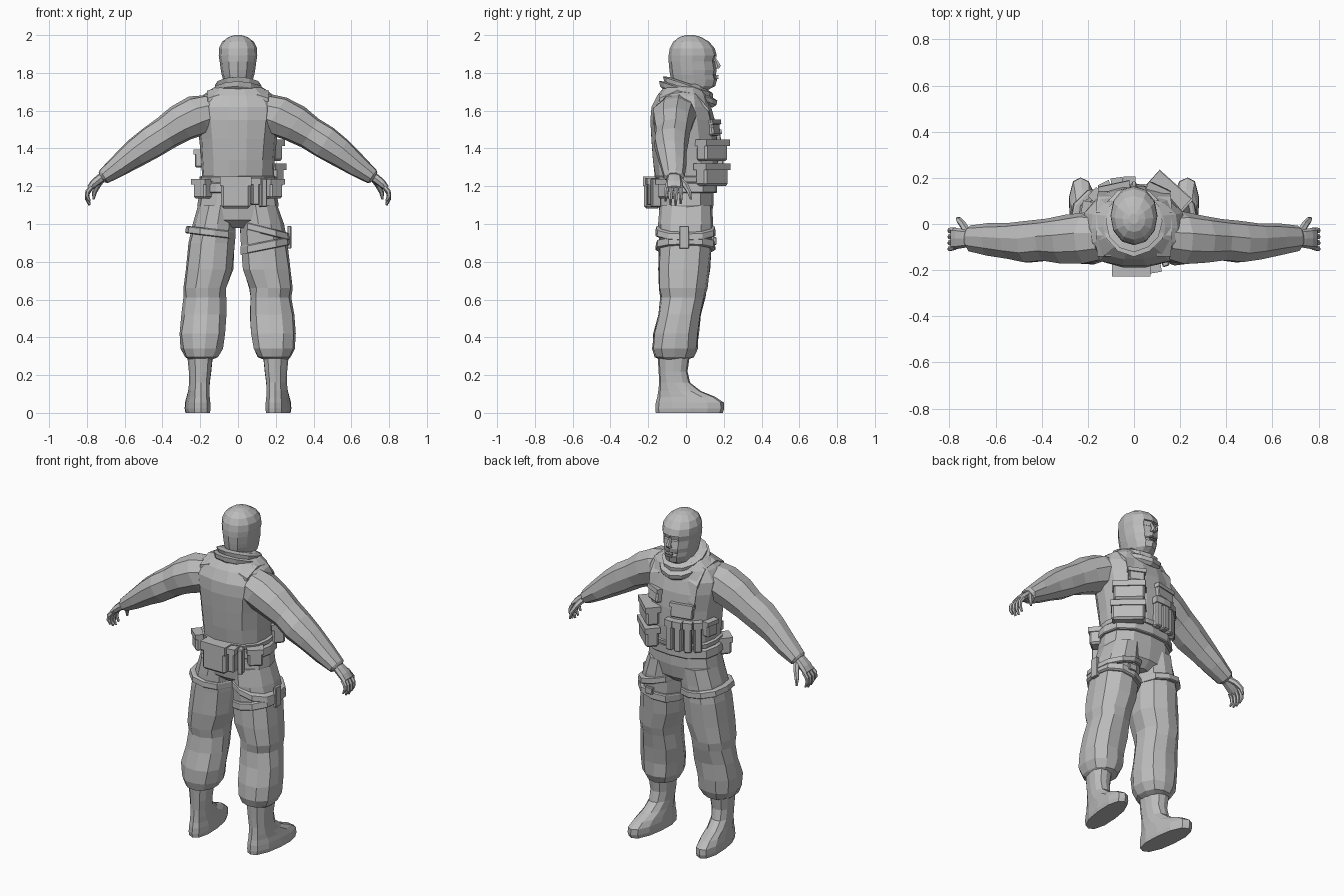
import bpy, bmesh, math, random
from mathutils import Vector, Matrix

random.seed(4)
grey = bpy.data.materials.new("plain grey")
grey.diffuse_color = (0.5, 0.5, 0.5, 1)


def finish(name, bm):
    bmesh.ops.recalc_face_normals(bm, faces=bm.faces)
    me = bpy.data.meshes.new(name)
    bm.to_mesh(me)
    bm.free()
    me.materials.append(grey)
    ob = bpy.data.objects.new(name, me)
    bpy.context.collection.objects.link(ob)
    return ob


def oval(c, u, v, n=12, p=2.0, jit=0.0):
    """Superellipse ring around c with half axes u and v."""
    out = []
    for k in range(n):
        a = 2 * math.pi * k / n
        ca, sa = math.cos(a), math.sin(a)
        s = (abs(ca) ** p + abs(sa) ** p) ** (-1 / p) * (1 + random.uniform(-jit, jit))
        out.append(Vector(c) + Vector(u) * ca * s + Vector(v) * sa * s)
    return out


def skin(rings):
    bm = bmesh.new()
    vs = [[bm.verts.new(p) for p in r] for r in rings]
    n = len(vs[0])
    for a, b in zip(vs, vs[1:]):
        for k in range(n):
            bm.faces.new((a[k], a[(k + 1) % n], b[(k + 1) % n], b[k]))
    bm.faces.new(vs[0])
    bm.faces.new(vs[-1])
    return bm


def stack(rows, n=12, p=2.3, jit=0.0, side=1, slope=0.0, toe=0.0):
    """Level rings from rows of z, x0, x1, y0, y1; slope tips them sideways."""
    rings = []
    for z, x0, x1, y0, y1 in rows:
        cx, rx = (x0 + x1) / 2, (x1 - x0) / 2
        r = oval((cx, (y0 + y1) / 2, z), (rx, 0, slope * rx), (0, (y1 - y0) / 2, 0), n, p, jit)
        rings.append([Vector((side * (q.x + toe * (q.y + 0.05)), q.y, q.z)) for q in r])
    return skin(rings)


def tube(points, radii, n=6, side=1):
    """Tapered tube along points."""
    pts = [Vector((side * x, y, z)) for x, y, z in points]
    rings = []
    for i, c in enumerate(pts):
        d = (pts[min(i + 1, len(pts) - 1)] - pts[max(i - 1, 0)]).normalized()
        u = d.cross(Vector((0, 1, 0))).normalized()
        rings.append(oval(c, u * radii[i], d.cross(u) * radii[i], n))
    return skin(rings)


def pouch(name, loc, size, turn=0, lid=0.0, tip=0):
    """Bevelled pouch; lid adds an overlapping flap at the top."""
    bm = bmesh.new()
    rot = Matrix.Translation(loc) @ Matrix.Rotation(math.radians(turn), 4, 'Z') @ Matrix.Rotation(math.radians(tip), 4, 'X')
    bmesh.ops.create_cube(bm, size=1, matrix=Matrix.Diagonal((*size, 1)))
    bmesh.ops.bevel(bm, geom=bm.edges[:], offset=min(size) * 0.15, segments=1, affect='EDGES')
    if lid:
        flap = (size[0] + 0.01, size[1] + 0.012, lid)
        bmesh.ops.create_cube(bm, size=1, matrix=Matrix.Translation((0, 0, size[2] / 2 - lid / 2 + 0.004)) @ Matrix.Diagonal((*flap, 1)))
    bm.transform(rot)
    return finish(name, bm)


# Jacket body with broad shoulders
finish("jacket", stack([
    (1.19, -.195, .195, -.15, .155), (1.25, -.19, .19, -.165, .165), (1.34, -.195, .195, -.175, .17),
    (1.45, -.205, .205, -.185, .165), (1.55, -.22, .22, -.192, .155), (1.62, -.225, .225, -.185, .135),
    (1.68, -.19, .19, -.155, .115), (1.72, -.135, .135, -.12, .095), (1.74, -.09, .09, -.08, .08)],
    n=14, p=2.5, jit=0.015))

# Trousers seat and belt
finish("hips", stack([(.98, -.05, .05, -.09, .09), (1.02, -.19, .19, -.135, .13), (1.1, -.215, .215, -.145, .145),
                      (1.2, -.2, .2, -.14, .145)], p=2.6))
finish("belt", stack([(1.165, -.215, .215, -.155, .16), (1.17, -.22, .22, -.16, .165),
                      (1.215, -.215, .215, -.16, .165), (1.22, -.205, .205, -.15, .155)], p=2.6))
finish("vest_hem", stack([(1.225, -.202, .202, -.165, .17), (1.25, -.205, .205, -.172, .175),
                          (1.255, -.19, .19, -.16, .16)], n=14, p=2.5))

# Folded collar, high at the back and low in front
for name, grow, drop in (("collar", 0, 0), ("collar_fold", .018, -.03)):
    rings = []
    for z, r in ((1.69, .1), (1.71, .118), (1.735, .122), (1.745, .095)):
        k = r + grow
        rings.append(oval((0, .012, z + drop), (k, 0, 0), (0, k * 1.08, -k * .36), 12, 2, .02))
    finish(name, skin(rings))

# Masked head
bm = stack([(1.68, -.06, .06, -.06, .085), (1.715, -.064, .064, -.066, .125), (1.73, -.07, .07, -.072, .155),
            (1.765, -.079, .079, -.08, .165), (1.79, -.086, .086, -.084, .158), (1.815, -.091, .091, -.088, .163),
            (1.86, -.097, .097, -.092, .155), (1.892, -.102, .102, -.092, .163), (1.93, -.101, .101, -.086, .152),
            (1.965, -.084, .084, -.068, .122), (1.99, -.05, .05, -.035, .08), (2.0, -.02, .02, 0, .045)], p=2.1)
holes = []
for f in bm.faces:
    c = f.calc_center_median()
    eye = 1.86 < c.z < 1.892 and abs(c.x) < .06
    mouth = 1.765 < c.z < 1.79 and abs(c.x) < .04
    if c.y > .1 and (eye or mouth):
        holes.append(f)
bmesh.ops.recalc_face_normals(bm, faces=bm.faces)
bmesh.ops.inset_individual(bm, faces=holes, thickness=.005, depth=-.008)
finish("head", bm)

# Nose and lips
finish("nose", skin([oval((0, .152, 1.878), (.009, 0, 0), (0, .008, 0), 6),
                     oval((0, .168, 1.838), (.014, 0, 0), (0, .019, 0), 6),
                     oval((0, .16, 1.822), (.018, 0, 0), (0, .016, 0), 6)]))
pouch("upper_lip", (0, .163, 1.785), (.045, .018, .009))
pouch("lower_lip", (0, .163, 1.771), (.038, .018, .009))

for s, tag in ((1, "right"), (-1, "left")):
    # Baggy trouser leg, gathered over the boot
    finish("leg_" + tag, stack([
        (1.1, .005, .21, -.135, .14), (1.0, .01, .24, -.145, .14), (.9, .015, .265, -.147, .138),
        (.76, .025, .28, -.15, .125), (.66, .06, .292, -.145, .112), (.61, .062, .285, -.135, .1),
        (.52, .06, .3, -.145, .078), (.42, .065, .31, -.172, .066), (.34, .08, .302, -.18, .06),
        (.295, .105, .28, -.165, .04), (.28, .14, .26, -.13, .0)], n=11, p=2.4, jit=.035, side=s))
    # Boot with a flat sole
    finish("boot_" + tag, stack([
        (0, .145, .268, -.16, .195), (.022, .142, .272, -.162, .202), (.055, .143, .27, -.16, .2),
        (.085, .147, .265, -.152, .155), (.115, .15, .262, -.147, .08), (.16, .15, .26, -.142, .022),
        (.22, .143, .262, -.145, .008), (.3, .135, .27, -.15, .02)], p=2.4, side=s, toe=.1))
    # Sleeve from shoulder to cuff: x, y, z, half depth, half thickness
    rings = []
    for x, y, z, d, t in ((.12, -.055, 1.6, .1, .1), (.2, -.06, 1.578, .115, .112), (.3, -.068, 1.532, .105, .102),
                          (.38, -.07, 1.482, .092, .09), (.46, -.078, 1.432, .092, .088), (.54, -.075, 1.378, .08, .077),
                          (.63, -.068, 1.31, .07, .06), (.71, -.063, 1.252, .057, .042), (.722, -.063, 1.246, .04, .03)):
        rings.append(oval((s * x, y, z), (0, d, 0), (s * t * .53, 0, t * .85), 9, 2.2, .035))
    finish("sleeve_" + tag, skin(rings))
    # Palm
    rings = []
    for x, z, d, t in ((.7, 1.26, .034, .026), (.735, 1.237, .04, .024), (.765, 1.212, .045, .022), (.788, 1.188, .045, .016)):
        rings.append(oval((s * x, -.063, z), (0, d, 0), (s * t * .55, 0, t * .83), 8, 2.6))
    finish("palm_" + tag, skin(rings))
    # Curled fingers and thumb
    for i, (y, k) in enumerate(((-.026, .95), (-.051, 1.05), (-.076, 1.0), (-.1, .8))):
        z = 1.195
        finish(f"finger_{tag}_{i + 1}", tube([(.777, y, z), (.797, y * 1.06, z - .03 * k),
               (.799, y * 1.08, z - .06 * k), (.785, y * 1.08, z - .092 * k)], (.013, .0125, .011, .006), side=s))
    finish("thumb_" + tag, tube([(.72, -.04, 1.238), (.742, -.003, 1.205), (.76, .018, 1.168), (.765, .026, 1.13)],
                                (.018, .016, .013, .006), side=s))
    # Belt pouch on each hip
    pouch("hip_pouch_" + tag, (s * .185, -.1, 1.185), (.085, .07, .1), s * 40, .03)

# Thigh straps: two on the right leg, one on the left
for name, s, z, h, slope in (("upper_strap", 1, .965, .04, -.25), ("lower_strap", 1, .885, .045, .2),
                             ("left_strap", -1, .955, .04, .12)):
    finish(name, stack([(z - h / 2, .012, .272, -.156, .15), (z - h / 2 + .005, .01, .28, -.162, .156),
                        (z + h / 2 - .005, .01, .275, -.16, .155), (z + h / 2, .012, .265, -.152, .148)],
                       n=11, p=2.4, side=s, slope=slope))
pouch("strap_buckle", (.14, .152, .91), (.05, .02, .04))
pouch("strap_link", (.272, -.01, .93), (.02, .05, .12))

# Bags on the back of the belt
pouch("rear_bag", (-.012, -.18, 1.165), (.155, .085, .165), 0, .05)
pouch("rear_small_pouch", (.09, -.175, 1.17), (.04, .06, .14), 10, .035)
pouch("rear_slim_pouch", (.132, -.16, 1.165), (.03, .05, .15), 20)

# Stacked pouches on the right of the chest
pouch("lower_chest_pouch", (.155, .138, 1.26), (.185, .075, .115), -42, .035)
pouch("upper_chest_pouch", (.15, .138, 1.388), (.175, .075, .11), -42, .035)
pouch("radio_pouch", (.1, .135, 1.505), (.095, .06, .08), -25, .025, 8)

# Row of upright magazine pouches and flat pocket on the left
for i, (x, y, a) in enumerate(((-.02, .178, 0), (-.072, .174, 8), (-.122, .155, 26), (-.163, .122, 46))):
    pouch(f"magazine_pouch_{i + 1}", (x, y, 1.305), (.043, .042, .18), a, .04)
pouch("chest_pocket", (-.085, .157, 1.455), (.13, .03, .08), 12, .025, 5)
pouch("left_side_pouch", (-.2, .055, 1.345), (.075, .045, .09), 80, .025)

# Shoulder straps of the vest
for s, tag in ((1, "right"), (-1, "left")):
    path = [(.125, .14, 1.52), (.13, .12, 1.625), (.135, .05, 1.705), (.135, -.05, 1.72), (.13, -.14, 1.68)]
    rings = [[Vector((s * (x + dx), y, z + dz - abs(dx) * .1)) for dx, dz in ((-.03, .008), (.03, -.012), (.03, -.03), (-.03, -.02))]
             for x, y, z in path]
    finish("vest_strap_" + tag, skin(rings))
